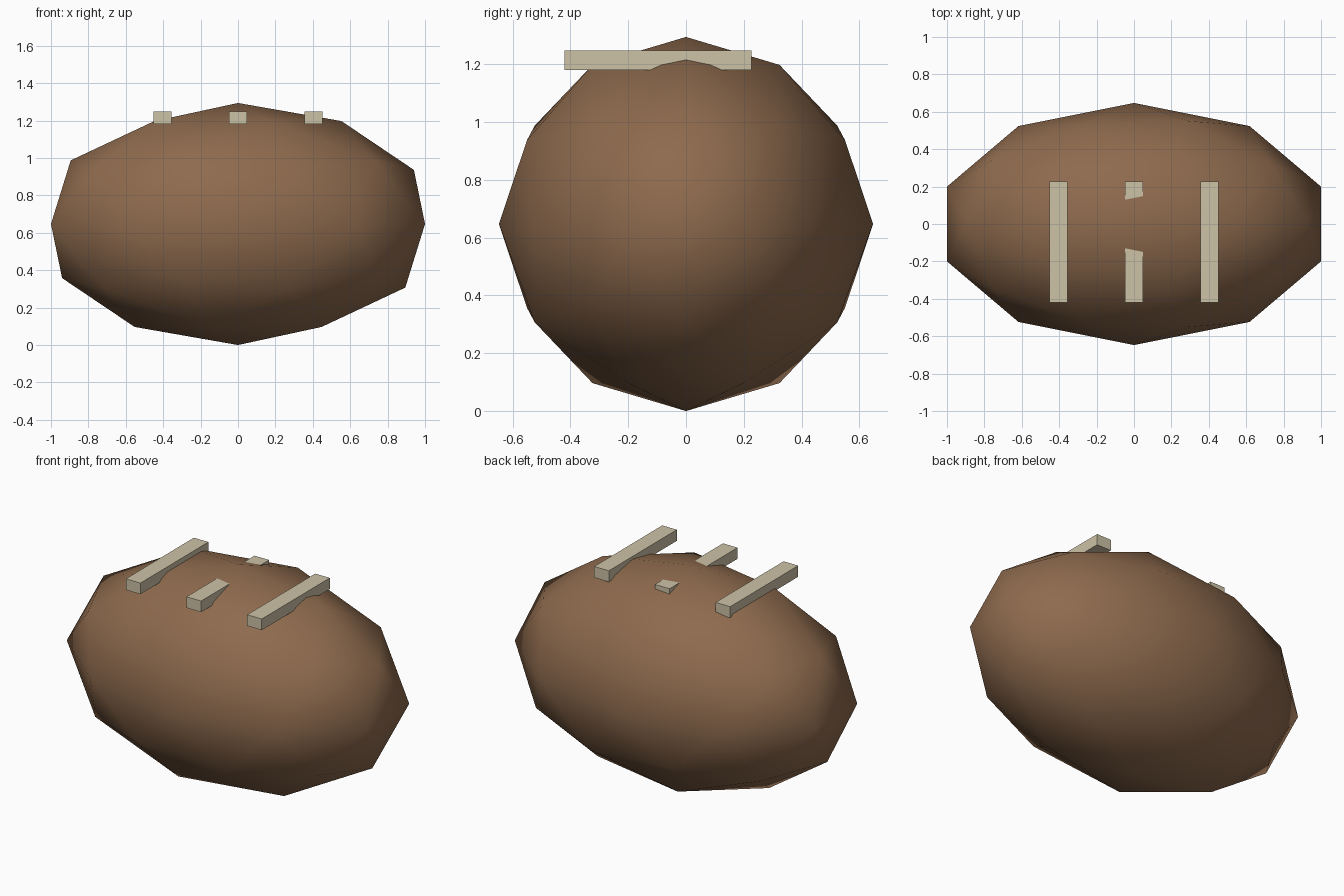
import bpy

default = bpy.data.objects.get("Cube")
if default:
    bpy.data.objects.remove(default, do_unlink=True)


def make_material(name, colour):
    mat = bpy.data.materials.new(name)
    mat.use_nodes = True
    mat.diffuse_color = (*colour, 1)
    mat.node_tree.nodes["Principled BSDF"].inputs["Base Color"].default_value = (*colour, 1)
    return mat


leather = make_material("brown_leather", (0.27, 0.145, 0.075))
cream = make_material("cream_lace", (0.61, 0.54, 0.385))

RADIUS = 0.647

# Ball body: a stretched, smooth-shaded icosphere
bpy.ops.mesh.primitive_ico_sphere_add(subdivisions=2, radius=RADIUS, location=(0, 0, RADIUS))
body = bpy.context.object
body.name = "ball_body"
body.scale = (1.625, 1, 1)
bpy.ops.object.transform_apply(location=False, rotation=False, scale=True)
bpy.ops.object.shade_smooth()
body.data.materials.append(leather)

# Three lace bars laid across the top
for name, x in (("right", -0.404), ("middle", 0), ("left", 0.404)):
    bpy.ops.mesh.primitive_cube_add(size=1, location=(x, -0.097, 1.214))
    bar = bpy.context.object
    bar.name = name + "_lace"
    bar.scale = (0.097, 0.647, 0.067)
    bpy.ops.object.transform_apply(location=False, rotation=False, scale=True)
    bar.data.materials.append(cream)
